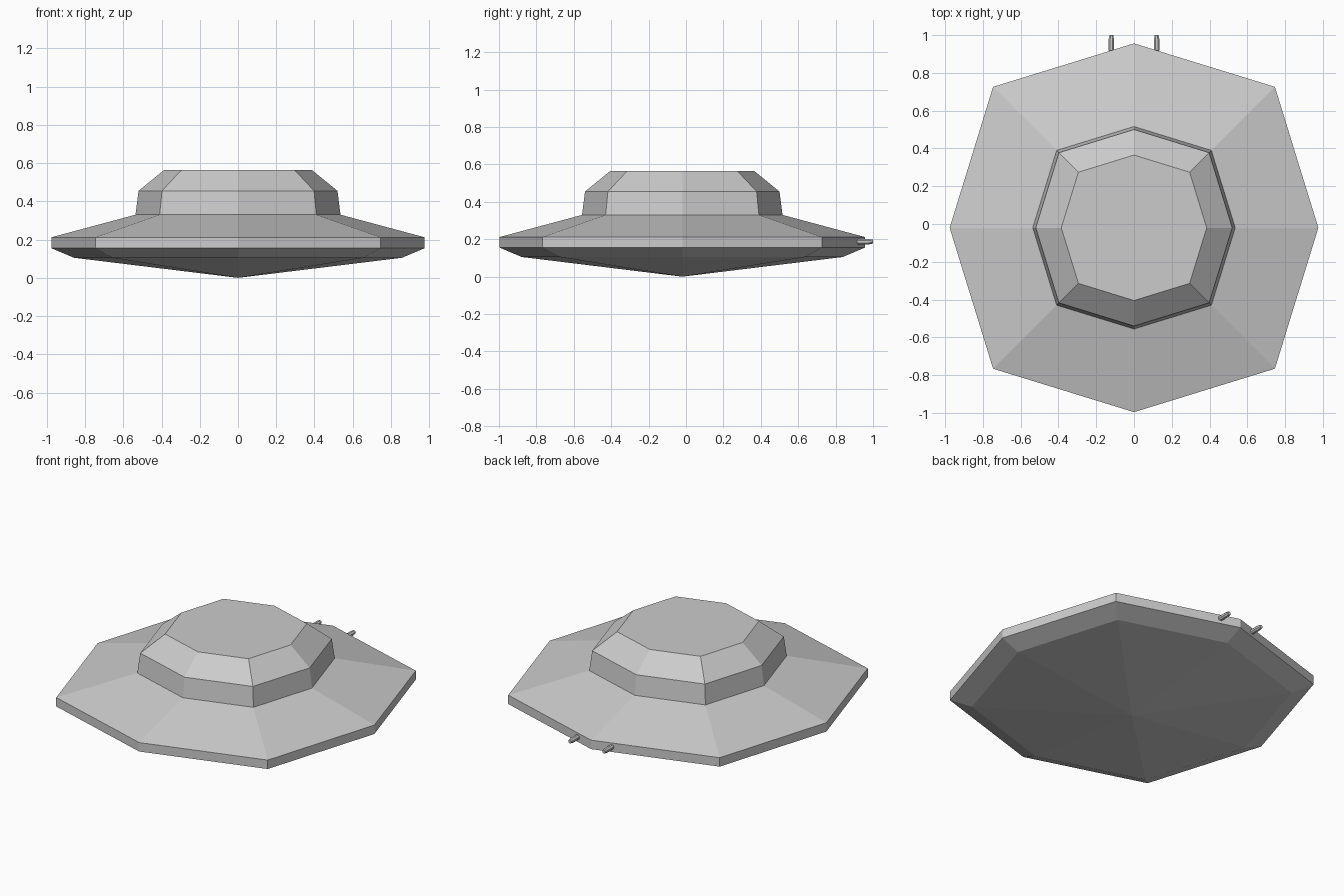
import bpy, bmesh
from math import sin, cos, pi
from mathutils import Matrix

if "Cube" in bpy.data.objects:
    bpy.data.objects.remove(bpy.data.objects["Cube"])


def lathe(name, profile, sides, scale_at=lambda i: 1.0, matrix=Matrix()):
    """Stack rings of (radius, height) and skin them with flat faces."""
    bm = bmesh.new()
    rings = []
    for r, z in profile:
        if r == 0:
            rings.append([bm.verts.new((0, 0, z))] * sides)
        else:
            rings.append([bm.verts.new((r * scale_at(i) * cos(2 * pi * i / sides),
                                        r * scale_at(i) * sin(2 * pi * i / sides), z))
                          for i in range(sides)])
    for low, high in zip(rings, rings[1:]):
        for i in range(sides):
            j = (i + 1) % sides
            bm.faces.new(dict.fromkeys((low[i], low[j], high[j], high[i])))
    for ring in (rings[0], rings[-1]):
        if len(set(ring)) > 1:
            bm.faces.new(ring)
    bmesh.ops.recalc_face_normals(bm, faces=bm.faces)
    bm.transform(matrix)
    mesh = bpy.data.meshes.new(name)
    bm.to_mesh(mesh)
    bm.free()
    obj = bpy.data.objects.new(name, mesh)
    bpy.context.collection.objects.link(obj)
    return obj


# Saucer hull: octagon whose diagonal corners reach slightly further out
hull = [(0, 0), (0.858, 0.105), (0.976, 0.155), (0.976, 0.212),
        (0.536, 0.33), (0.52, 0.455), (0.385, 0.565)]
lathe("saucer_hull", hull, 8, lambda i: 1.081 if i % 2 else 1.0,
      Matrix.Translation((0, -0.02, 0)))

# Pair of small tapered barrels on the rear rim
barrel = [(0.010, 0.0), (0.016, 0.012), (0.016, 0.065), (0.011, 0.09)]
for side, x in (("left", -0.12), ("right", 0.12)):
    lathe(side + "_barrel", barrel, 8,
          matrix=Matrix.Translation((x, 0.91, 0.187))
          @ Matrix.Rotation(-pi / 2, 4, 'X') @ Matrix.Rotation(pi / 8, 4, 'Z'))
